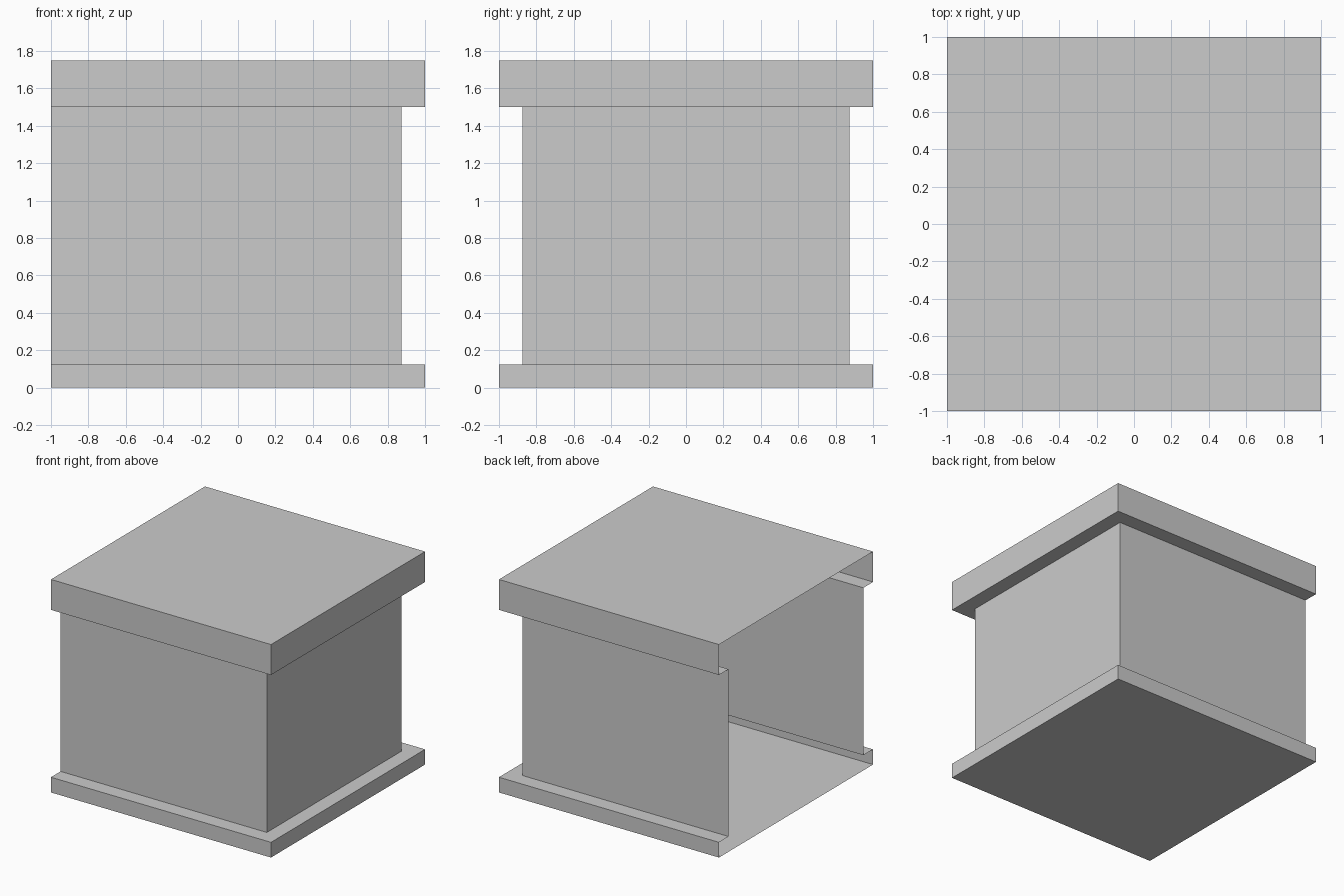
import bpy, bmesh

if "Cube" in bpy.data.objects:
    bpy.data.objects.remove(bpy.data.objects["Cube"])

OPEN_X = -1.0          # the left side is left open
OUTER, INNER = 1.0, 0.875


def u_shell(name, levels, cap_bottom=False, cap_top=False):
    """Thin shell from stacked U outlines (z, half width), open towards -x."""
    bm = bmesh.new()
    rings = [[bm.verts.new(p) for p in ((OPEN_X, -w, z), (w, -w, z), (w, w, z), (OPEN_X, w, z))]
             for z, w in levels]
    for low, high in zip(rings, rings[1:]):
        for i in range(3):
            bm.faces.new((low[i], low[i + 1], high[i + 1], high[i]))
    if cap_bottom:
        bm.faces.new(rings[0][::-1])
    if cap_top:
        bm.faces.new(rings[-1])
    mesh = bpy.data.meshes.new(name)
    bm.to_mesh(mesh)
    bm.free()
    obj = bpy.data.objects.new(name, mesh)
    bpy.context.collection.objects.link(obj)
    return obj


# Floor tray with a ledge running in to the walls
u_shell("base", [(0, OUTER), (0.125, OUTER), (0.125, INNER)], cap_bottom=True)

# Three recessed walls
u_shell("walls", [(0.125, INNER), (1.5, INNER)])

# Overhanging roof slab, hollow inside
u_shell("roof", [(1.5, INNER), (1.5, OUTER), (1.75, OUTER)], cap_top=True)
